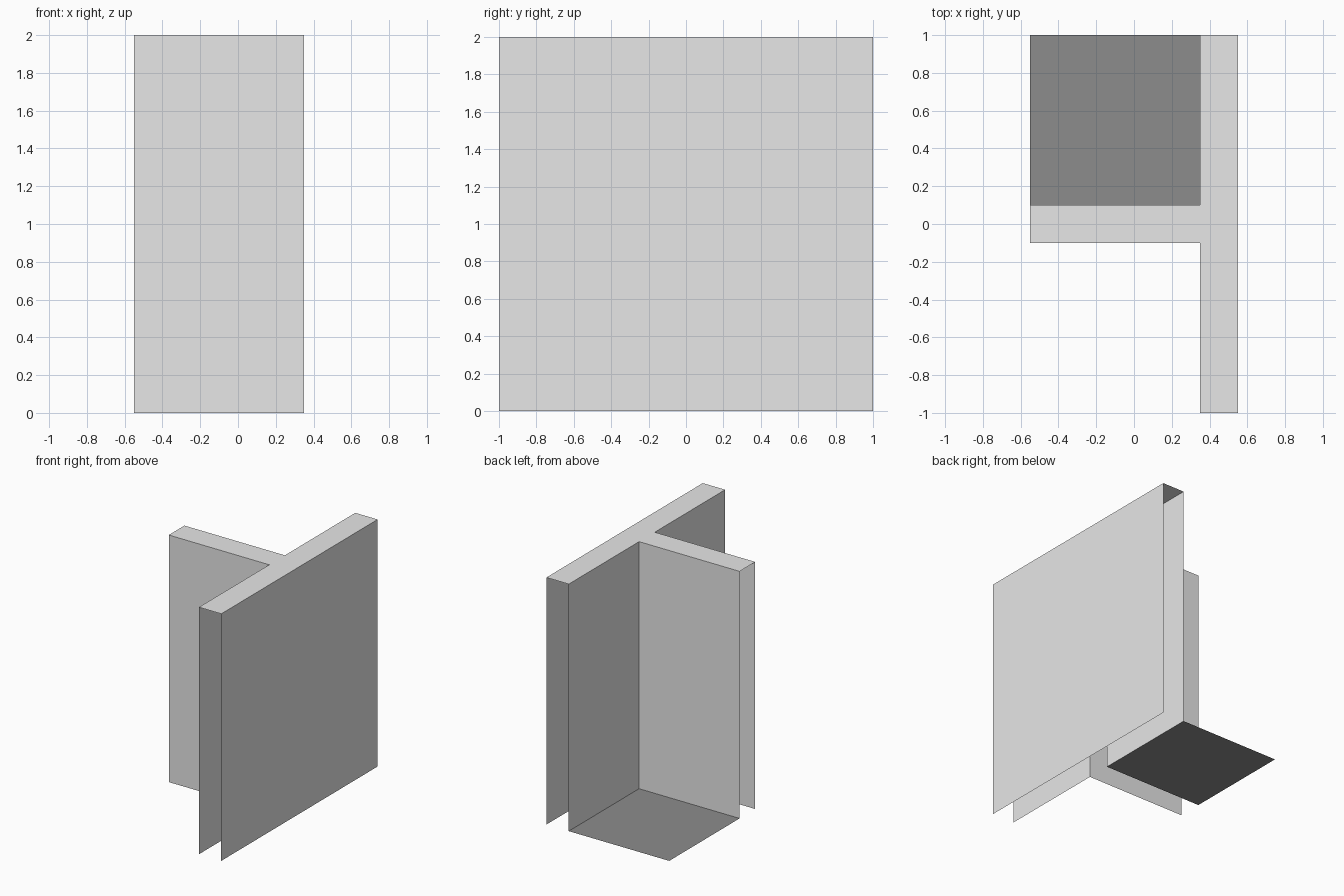
import bpy

if "Cube" in bpy.data.objects:
    bpy.data.objects.remove(bpy.data.objects["Cube"])

# Colours
def material(name, grey):
    m = bpy.data.materials.new(name)
    m.diffuse_color = (grey, grey, grey, 1)
    m.use_nodes = True
    m.node_tree.nodes["Principled BSDF"].inputs["Base Color"].default_value = m.diffuse_color
    return m

wall_mat = material("light grey wall", 0.8)
floor_mat = material("dark grey floor", 0.265)

HEIGHT = 2.0

def make_object(name, verts, faces, mat):
    mesh = bpy.data.meshes.new(name)
    mesh.from_pydata(verts, [], faces)
    mesh.materials.append(mat)
    obj = bpy.data.objects.new(name, mesh)
    bpy.context.collection.objects.link(obj)
    return obj

# Hollow T-shaped wall: outline seen from above, counter-clockwise
outline = [(0.55, -1), (0.55, 1), (0.35, 1), (0.35, 0.1),
           (-0.55, 0.1), (-0.55, -0.1), (0.35, -0.1), (0.35, -1)]
n = len(outline)
open_ends = {1, 4, 7}  # the three wall ends have no cap

verts = [(x, y, z) for z in (0, HEIGHT) for x, y in outline]
sides = [(i, (i + 1) % n, (i + 1) % n + n, i + n)
         for i in range(n) if i not in open_ends]
# Top strips: long wall (split at the junction) and branch wall
top = [tuple(i + n for i in (0, 1, 2, 3, 6, 7)),
       tuple(i + n for i in (3, 4, 5, 6))]
make_object("t_wall", verts, sides + top, wall_mat)

# Single floor panel in the back left corner
make_object("floor_panel",
            [(-0.55, 0.1, 0), (0.35, 0.1, 0), (0.35, 1, 0), (-0.55, 1, 0)],
            [(0, 1, 2, 3)], floor_mat)
